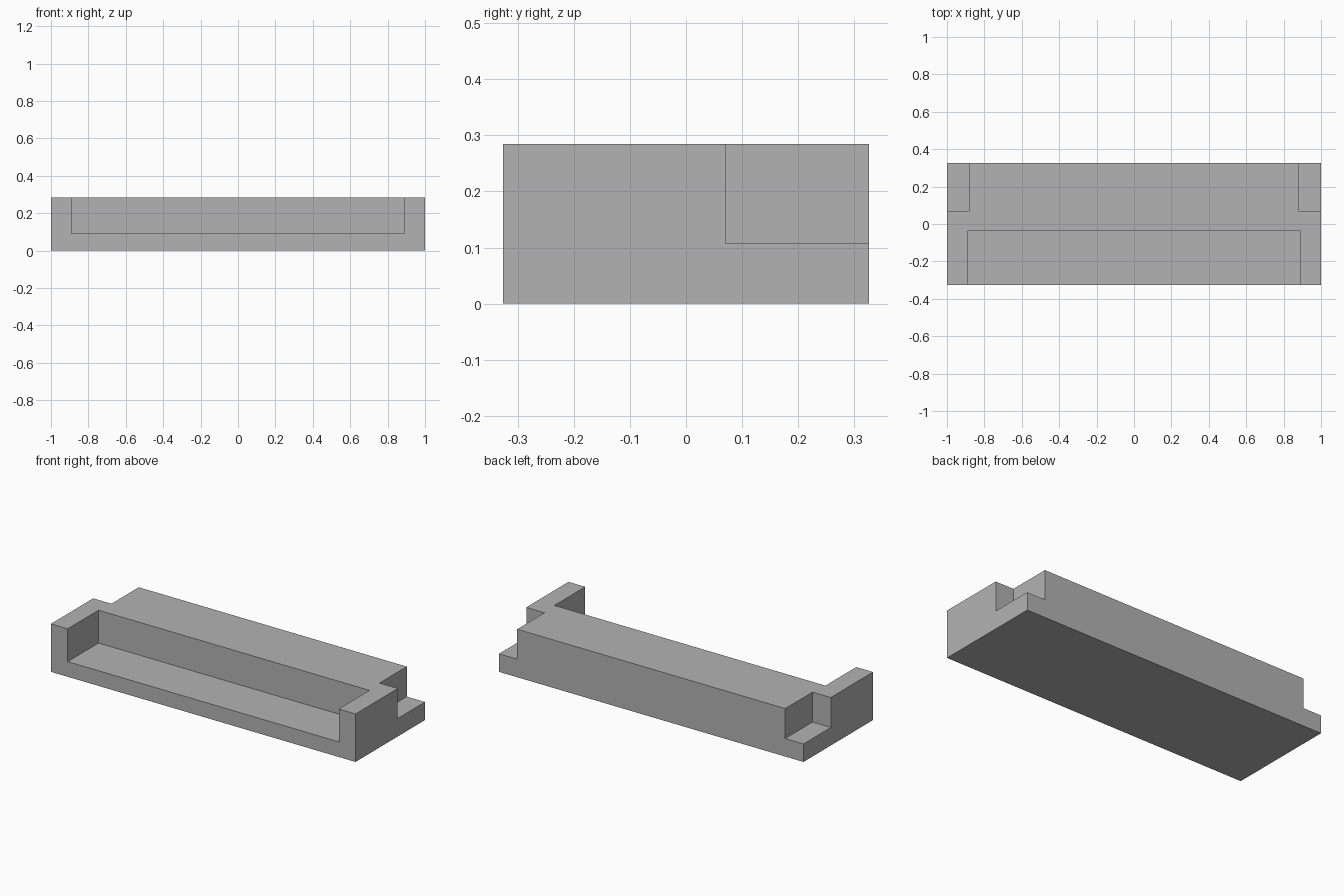
import bpy

default = bpy.data.objects.get("Cube")
if default:
    bpy.data.objects.remove(default, do_unlink=True)

# Overall size and cut positions
HALF_X, HALF_Y, HEIGHT = 1.0, 0.326, 0.285
POCKET_X, POCKET_Y, POCKET_Z = 0.89, -0.037, 0.09
NOTCH_X, NOTCH_Y, NOTCH_Z = 0.88, 0.07, 0.107
OVER = 0.1  # how far cutters reach past the block


def box(name, low, high):
    """Axis-aligned box between two corners."""
    centre = [(a + b) / 2 for a, b in zip(low, high)]
    bpy.ops.mesh.primitive_cube_add(size=1, location=centre)
    obj = bpy.context.object
    obj.name = name
    obj.scale = [b - a for a, b in zip(low, high)]
    bpy.ops.object.transform_apply(location=True, rotation=False, scale=True)
    return obj


def cut(target, cutter):
    """Subtract a box from the target, then discard the box."""
    cutter.hide_render = True
    mod = target.modifiers.new("cut", "BOOLEAN")
    mod.operation = "DIFFERENCE"
    mod.solver = "EXACT"
    mod.object = cutter
    bpy.ops.object.select_all(action="DESELECT")
    bpy.context.view_layer.objects.active = target
    target.select_set(True)
    bpy.ops.object.modifier_apply(modifier=mod.name)
    bpy.data.objects.remove(cutter, do_unlink=True)


# Solid block
block = box("notched_block", (-HALF_X, -HALF_Y, 0), (HALF_X, HALF_Y, HEIGHT))

# Wide pocket open to the front and top
cut(block, box("front_pocket", (-POCKET_X, -HALF_Y - OVER, POCKET_Z),
               (POCKET_X, POCKET_Y, HEIGHT + OVER)))

# Matching notches in the two back corners
for side in (-1, 1):
    inner, outer = side * NOTCH_X, side * (HALF_X + OVER)
    cut(block, box("back_notch", (min(inner, outer), NOTCH_Y, NOTCH_Z),
                   (max(inner, outer), HALF_Y + OVER, HEIGHT + OVER)))

# Plain grey material
grey = bpy.data.materials.new("plain_grey")
grey.use_nodes = True
colour = (0.45, 0.45, 0.45, 1)
grey.diffuse_color = colour
for node in grey.node_tree.nodes:
    if node.type == "BSDF_PRINCIPLED":
        node.inputs["Base Color"].default_value = colour
block.data.materials.clear()
block.data.materials.append(grey)
